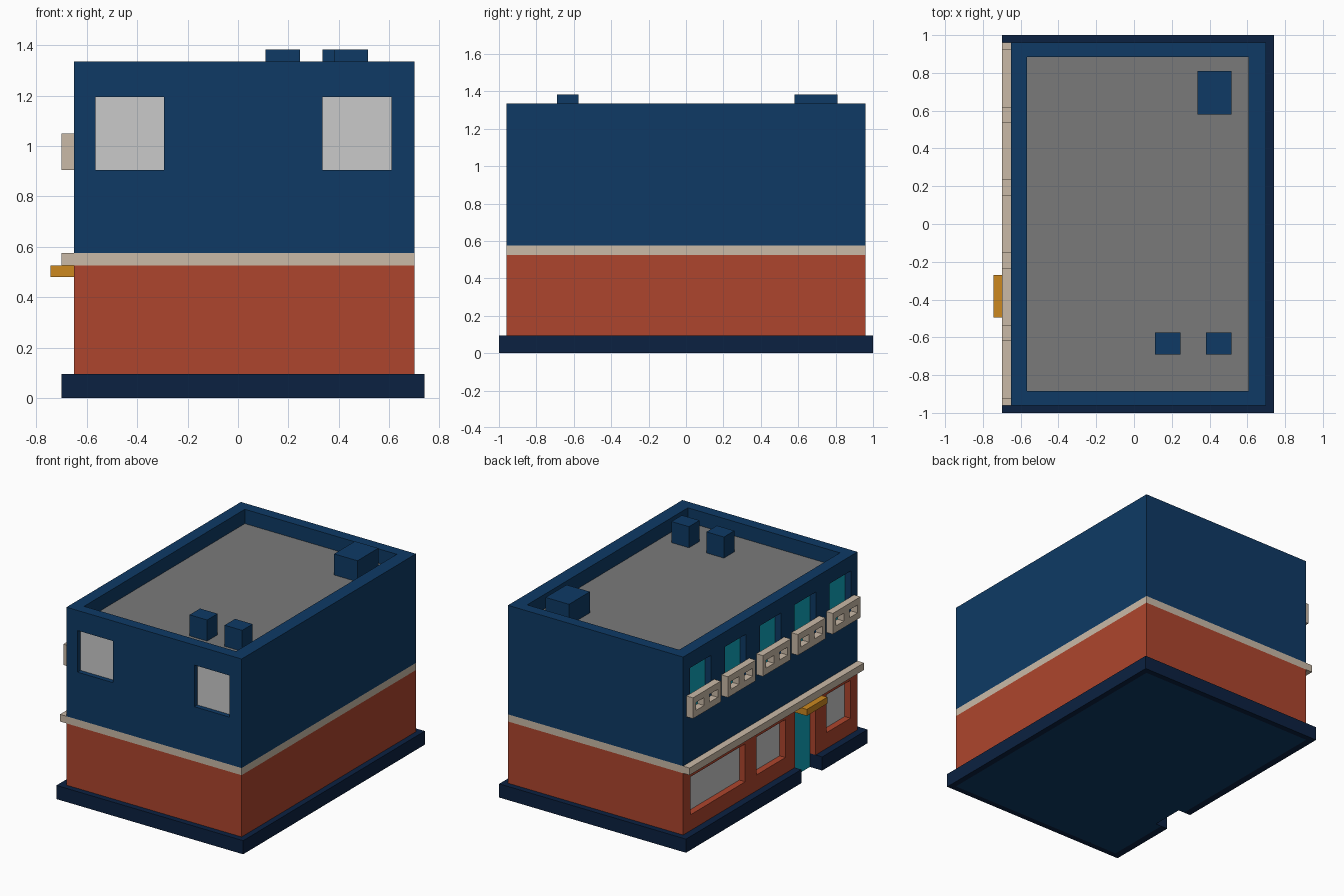
import bpy, bmesh
from mathutils import Vector

if "Cube" in bpy.data.objects:
    bpy.data.objects.remove(bpy.data.objects["Cube"])


def lin(c):
    c /= 255
    return c / 12.92 if c <= 0.04045 else ((c + 0.055) / 1.055) ** 2.4


def material(name, r, g, b):
    m = bpy.data.materials.new(name)
    m.diffuse_color = (lin(r), lin(g), lin(b), 1)
    m.use_nodes = True
    m.node_tree.nodes["Principled BSDF"].inputs["Base Color"].default_value = m.diffuse_color
    return m


BLUE = material("wall blue", 14, 58, 101)
RED = material("brick red", 174, 69, 45)
BEIGE = material("trim beige", 202, 186, 167)
NAVY = material("base navy", 11, 33, 65)
GLASS = material("window grey", 202, 202, 202)
ROOF = material("roof grey", 122, 122, 122)
TEAL = material("glass teal", 15, 166, 188)
ORANGE = material("canopy orange", 204, 136, 32)


def add_box(bm, x0, x1, y0, y1, z0, z1):
    v = bmesh.ops.create_cube(bm, size=1)["verts"]
    for p in v:
        p.co = Vector(((x0 + x1) / 2 + p.co.x * (x1 - x0),
                       (y0 + y1) / 2 + p.co.y * (y1 - y0),
                       (z0 + z1) / 2 + p.co.z * (z1 - z0)))


def make(name, boxes, mats, levels=()):
    """Object made of boxes, optionally sliced at given heights."""
    bm = bmesh.new()
    for b in boxes:
        add_box(bm, *b)
    for z in levels:
        bmesh.ops.bisect_plane(bm, geom=bm.verts[:] + bm.edges[:] + bm.faces[:],
                               plane_co=(0, 0, z), plane_no=(0, 0, 1))
    me = bpy.data.meshes.new(name)
    bm.to_mesh(me)
    bm.free()
    for m in mats:
        me.materials.append(m)
    ob = bpy.data.objects.new(name, me)
    bpy.context.collection.objects.link(ob)
    return ob


X0, X1, Y = -0.65, 0.70, 0.96          # wall planes
IN = X0 + 0.045                        # depth of street-side recesses
BAYS = [0.77 - 0.385 * i for i in range(5)]
DOOR = (-0.50, -0.27)

# Main body, cut for roof well, windows and door
body = make("building_body", [(X0, X1, -Y, Y, 0, 1.335)],
            [BLUE, RED, BEIGE, NAVY, GLASS, ROOF, TEAL], (0.095, 0.525, 0.575))
cuts = [(-0.567, 0.605, -0.885, 0.885, 1.235, 1.5)]
cuts += [(a, b, -1.1, -Y + 0.033, 0.905, 1.195) for a, b in ((-0.565, -0.293), (0.335, 0.608))]
cuts += [(-0.8, IN, y - 0.116, y + 0.116, 0.91, 1.23) for y in BAYS]
cuts += [(-0.8, IN, a, b, 0.205, 0.469) for a, b in ((0.276, 0.88), (-0.166, 0.154), (-0.883, -0.618))]
cuts += [(-0.8, IN, DOOR[0], DOOR[1], -0.1, 0.48)]
cutter = make("opening_cutter", cuts, [BLUE], (0.095,))
cutter.hide_render = True
mod = body.modifiers.new("openings", "BOOLEAN")
mod.operation, mod.solver, mod.object = "DIFFERENCE", "EXACT", cutter
bpy.context.view_layer.objects.active = body
bpy.ops.object.modifier_apply(modifier=mod.name)
bpy.data.objects.remove(cutter)

# Colour body faces by height, depth and direction
for p in body.data.polygons:
    c, n = p.center, p.normal
    if n.z < -0.9 and c.z < 0.01:
        i = 0
    elif n.z > 0.9 and 1.2 < c.z < 1.3:
        i = 5
    elif n.y < -0.9 and -0.95 < c.y < -0.92 and 0.9 < c.z < 1.2 and c.x > -0.6:
        i = 4
    elif n.x < -0.9 and abs(c.x - IN) < 0.01:
        i = 6 if c.z > 0.6 or DOOR[0] < c.y < DOOR[1] else 4
    else:
        i = 3 if c.z < 0.095 else 1 if c.z < 0.525 else 2 if c.z < 0.575 else 0
    p.material_index = i

# Plinth ring with a gap at the door
make("base_plinth", [
    (X1, 0.74, -1, 1, 0, 0.095),
    (-0.70, X1, -1, -Y, 0, 0.095),
    (-0.70, X1, Y, 1, 0, 0.095),
    (-0.70, X0, -Y, DOOR[0], 0, 0.095),
    (-0.70, X0, DOOR[1], Y, 0, 0.095)], [NAVY])

# Street-side cornice and door canopy
make("cornice", [(-0.70, X0, -Y, Y, 0.525, 0.575)], [BEIGE])
make("door_canopy", [(-0.743, X0, -0.495, -0.27, 0.48, 0.525)], [ORANGE])

# Balcony panels, each with two openings
for k, y in enumerate(BAYS):
    w = 0.153
    parts = [(-0.70, X0, y - w, y + w, 0.905, 0.95),
             (-0.70, X0, y - w, y + w, 1.005, 1.05)]
    parts += [(-0.70, X0, y + a, y + b, 0.95, 1.005)
              for a, b in ((-w, -0.12), (-0.03, 0.03), (0.12, w))]
    make(f"balcony_panel_{k + 1}", parts, [BEIGE])

# Roof units
make("roof_vent_1", [(0.11, 0.245, -0.69, -0.575, 1.235, 1.382)], [BLUE])
make("roof_vent_2", [(0.38, 0.515, -0.69, -0.575, 1.235, 1.382)], [BLUE])
make("roof_hatch", [(0.335, 0.515, 0.58, 0.81, 1.235, 1.382)], [BLUE])
